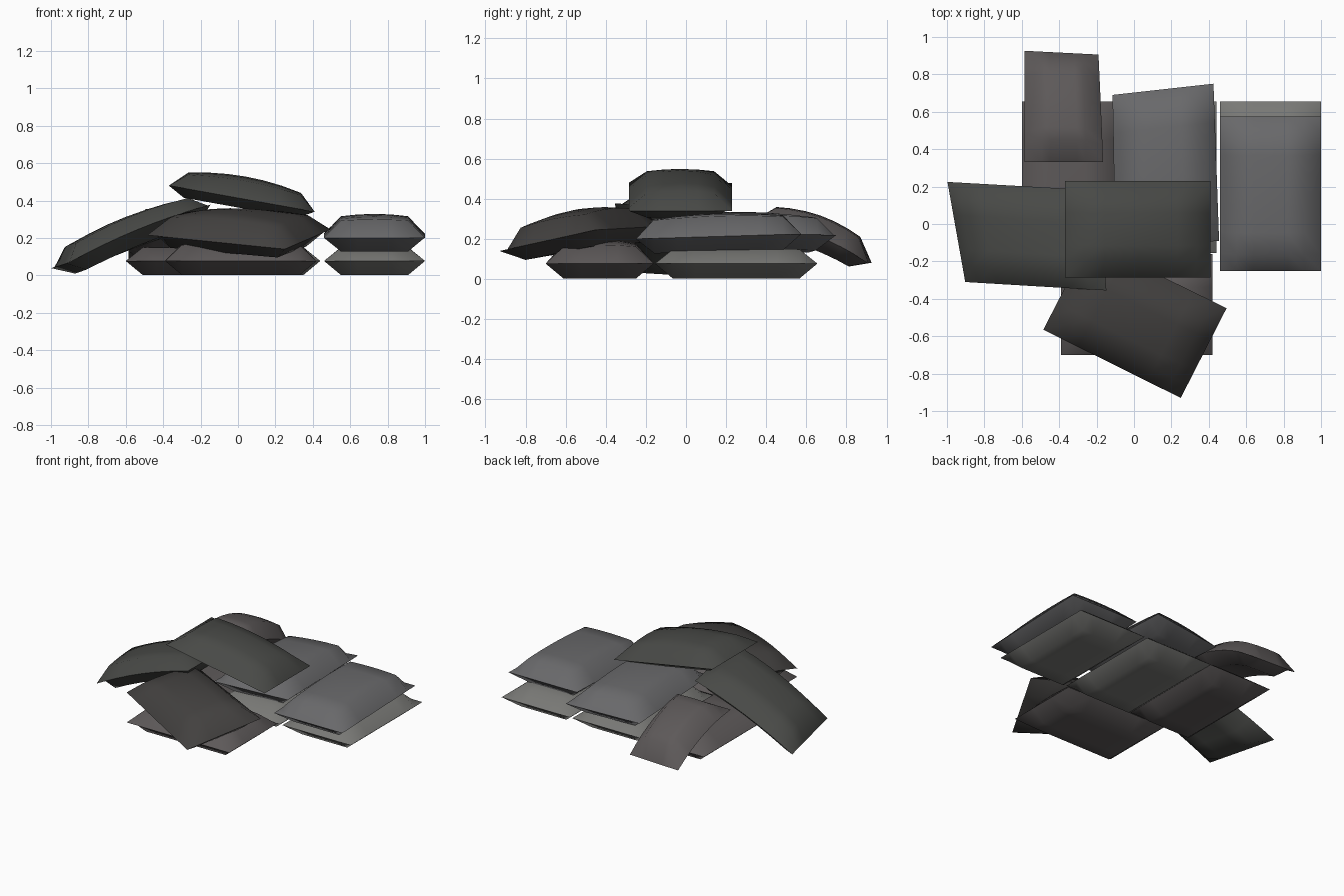
import bpy, bmesh
from math import sin, pi
from mathutils import Vector

if "Cube" in bpy.data.objects:
    bpy.data.objects.remove(bpy.data.objects["Cube"])


def bag(name, corners, shade, up=0.07, down=0.075, crown=0.03, bend=0.0, inset=0.09):
    """Stuffed bag: flat seam rim through four corners, bevelled shoulders, crowned top."""
    a, b, c, d = [Vector(p) for p in corners]
    normal = (c - a).cross(d - b).normalized()
    lu, lv = ((b - a).length + (c - d).length) / 2, ((d - a).length + (c - b).length) / 2
    eu, ev = inset / lu, inset / lv
    us = [0, eu, 0.25, 0.38, 0.5, 0.62, 0.75, 1 - eu, 1]
    vs = [0, ev, 0.33, 0.5, 0.67, 1 - ev, 1]
    nu, nv = len(us), len(vs)
    bm = bmesh.new()

    def sheet(height, dome, flip):
        grid = []
        for u in us:
            row = []
            for v in vs:
                p = (a * (1 - u) + b * u) * (1 - v) + (d * (1 - u) + c * u) * v
                h = bend * (4 * u * (1 - u) - 0.3)
                if 0 < u < 1 and 0 < v < 1:
                    h += height + dome * sin(pi * u) ** 0.7 * sin(pi * v) ** 0.7
                row.append(bm.verts.new(p + normal * h))
            grid.append(row)
        for i in range(nu - 1):
            for j in range(nv - 1):
                q = [grid[i][j], grid[i + 1][j], grid[i + 1][j + 1], grid[i][j + 1]]
                bm.faces.new(q[::-1] if flip else q)

    sheet(up, crown, False)
    sheet(-down, 0, True)
    bmesh.ops.remove_doubles(bm, verts=bm.verts, dist=0.0005)
    mesh = bpy.data.meshes.new(name)
    bm.to_mesh(mesh)
    bm.free()
    obj = bpy.data.objects.new(name, mesh)
    bpy.context.collection.objects.link(obj)
    mat = bpy.data.materials.new(name + "_cloth")
    mat.diffuse_color = (*shade, 1)
    mat.use_nodes = True
    mat.node_tree.nodes["Principled BSDF"].inputs["Base Color"].default_value = mat.diffuse_color
    mesh.materials.append(mat)
    for o in bpy.context.selected_objects:
        o.select_set(False)
    bpy.context.view_layer.objects.active = obj
    obj.select_set(True)
    bpy.ops.object.shade_smooth_by_angle(angle=1.15)
    return obj


PALE, MID = (0.19, 0.19, 0.18), (0.14, 0.14, 0.145)
BROWN, DARK, GREEN = (0.11, 0.10, 0.10), (0.055, 0.052, 0.05), (0.065, 0.067, 0.062)

# bottom row: three bags lying front to back
for i, (x, tone) in enumerate([(0.46, PALE), (-0.10, PALE), (-0.60, BROWN)]):
    w = 0.50 if i == 2 else 0.54
    z = 0.077
    bag(f"base_bag_{i + 1}", [(x + w, -0.155, z), (x + w, 0.655, z), (x, 0.655, z), (x, -0.155, z)],
        tone, crown=0.005)

# bottom front bag lying sideways
bag("base_front_bag", [(-0.39, -0.70, 0.077), (0.42, -0.70, 0.077), (0.42, -0.16, 0.077), (-0.39, -0.16, 0.077)],
    BROWN, crown=0.05)

# second layer
bag("right_upper_bag", [(1.0, -0.25, 0.20), (1.0, 0.575, 0.225), (0.46, 0.575, 0.225), (0.46, -0.25, 0.20)],
    MID, up=0.08, crown=0.035)
bag("middle_upper_bag", [(0.455, -0.09, 0.23), (0.425, 0.75, 0.22), (-0.115, 0.69, 0.20), (-0.10, -0.13, 0.23)],
    MID, up=0.075, crown=0.04)
bag("front_upper_bag", [(-0.485, -0.565, 0.215), (0.25, -0.93, 0.14), (0.495, -0.45, 0.245), (-0.24, -0.09, 0.265)],
    DARK, up=0.075, down=0.07, crown=0.06)
bag("back_left_bag", [(-0.165, 0.335, 0.30), (-0.19, 0.91, 0.092), (-0.585, 0.93, 0.092), (-0.585, 0.335, 0.30)],
    BROWN, up=0.07, down=0.07, crown=0.03, bend=0.04)
bag("left_leaning_bag", [(-0.905, -0.31, 0.075), (-0.15, -0.355, 0.385), (-0.20, 0.18, 0.34), (-1.0, 0.225, 0.045)],
    GREEN, up=0.065, down=0.08, crown=0.025, bend=0.025)

# top bag
bag("top_bag", [(-0.37, -0.285, 0.48), (0.41, -0.285, 0.34), (0.41, 0.23, 0.34), (-0.37, 0.23, 0.48)],
    GREEN, up=0.055, down=0.05, crown=0.065)
